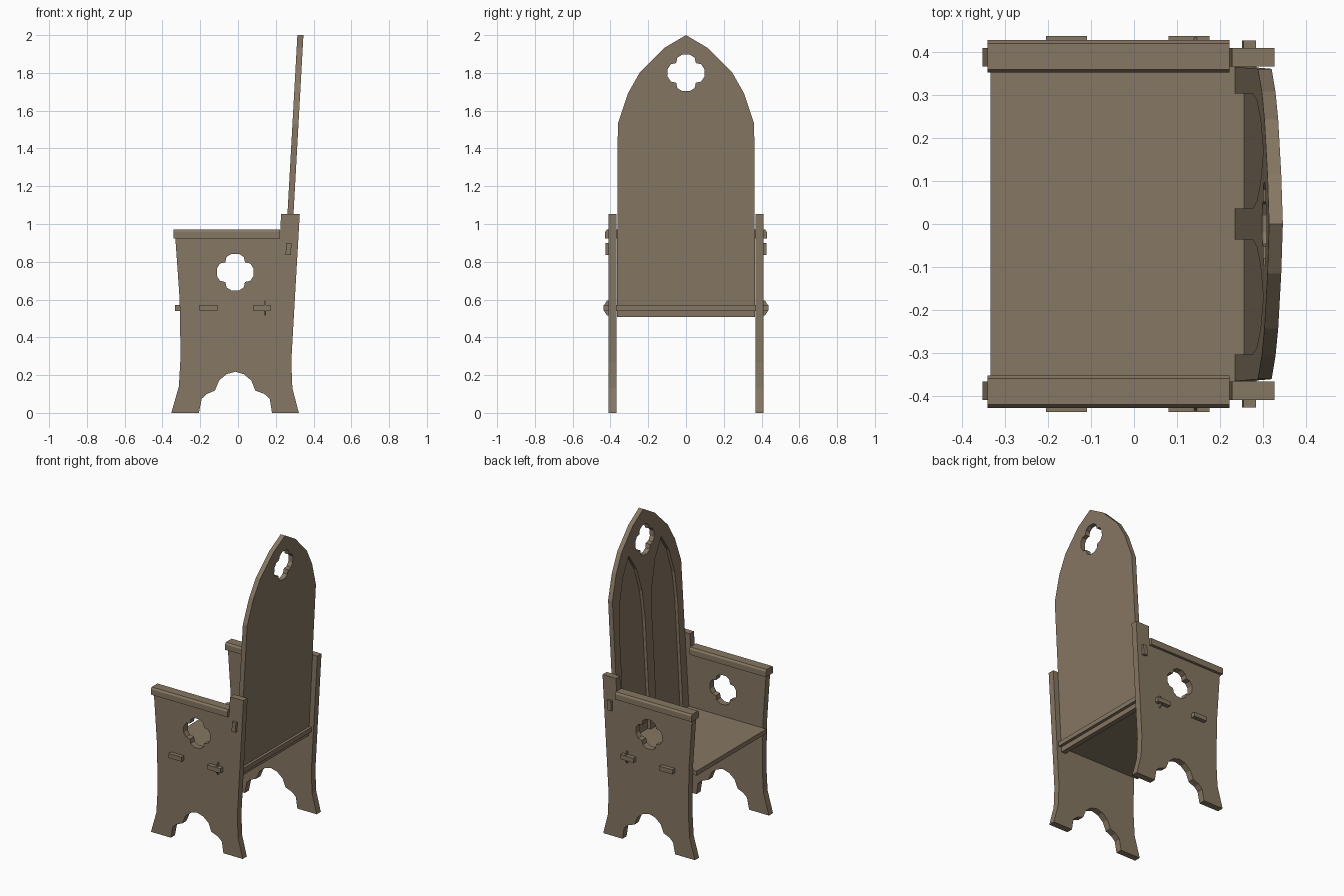
import bpy, bmesh

if "Cube" in bpy.data.objects:
    bpy.data.objects.remove(bpy.data.objects["Cube"])

wood = bpy.data.materials.new("brown oak")
wood.diffuse_color = (0.24, 0.185, 0.125, 1)
wood.use_nodes = True
wood.node_tree.nodes["Principled BSDF"].inputs["Base Color"].default_value = wood.diffuse_color


def prism(name, loops, a, b, axis):
    """Extrude a 2D outline (plus holes) along x or y, from a to b."""
    def place(p, d):
        return (d, p[0], p[1]) if axis == "X" else (p[0], d, p[1])
    bm = bmesh.new()
    edges = []
    for loop in loops:
        vs = [bm.verts.new(place(p, a)) for p in loop]
        edges += [bm.edges.new((vs[i - 1], vs[i])) for i in range(len(vs))]
    bmesh.ops.triangle_fill(bm, use_beauty=True, edges=edges)
    ext = bmesh.ops.extrude_face_region(bm, geom=bm.faces[:])
    for v in ext["geom"]:
        if isinstance(v, bmesh.types.BMVert):
            setattr(v.co, axis.lower(), b)
    bmesh.ops.recalc_face_normals(bm, faces=bm.faces[:])
    me = bpy.data.meshes.new(name)
    bm.to_mesh(me)
    bm.free()
    me.materials.append(wood)
    ob = bpy.data.objects.new(name, me)
    bpy.context.collection.objects.link(ob)
    return ob


def rect(u0, u1, v0, v1):
    return [(u0, v0), (u1, v0), (u1, v1), (u0, v1)]


def quatrefoil(cu, cv):
    quad = [(0.097, 0.02), (0.08, 0.046), (0.052, 0.052), (0.046, 0.08), (0.02, 0.097)]
    pts = []
    for k in range(4):
        pts += [(cu + x, cv + y) for x, y in quad]
        quad = [(-y, x) for x, y in quad]
    return pts


def lean(ob):
    """Shear a part so that it follows the reclined back."""
    for v in ob.data.vertices:
        v.co.x += 0.235 + (v.co.z - 0.57) * 0.0555


# Side panel: flared feet, scalloped cut-out, rear post
side = [(-0.353, 0), (-0.207, 0), (-0.192, 0.075), (-0.165, 0.1), (-0.122, 0.118),
        (-0.1, 0.172), (-0.06, 0.205), (-0.015, 0.218), (0.03, 0.205), (0.07, 0.172),
        (0.092, 0.118), (0.14, 0.1), (0.168, 0.075), (0.18, 0), (0.322, 0),
        (0.288, 0.13), (0.282, 0.27), (0.302, 0.62), (0.327, 1.053), (0.228, 1.053),
        (0.222, 0.93), (-0.332, 0.93), (-0.32, 0.76), (-0.309, 0.6), (-0.304, 0.3),
        (-0.313, 0.14)]
arm = [(0.352, 0.922), (0.428, 0.922), (0.428, 0.958), (0.42, 0.97), (0.36, 0.97), (0.352, 0.958)]
wedge = [(0.405, 0.515), (0.418, 0.515), (0.434, 0.54), (0.434, 0.57), (0.418, 0.595), (0.405, 0.595)]

for s, tag in ((-1, "front"), (1, "rear")):
    prism("side_panel_" + tag, [side, quatrefoil(-0.015, 0.745)], s * 0.367, s * 0.41, "Y")
    prism("armrest_" + tag, [[(s * y, z) for y, z in arm]], -0.341, 0.222, "X")
    # Through tenons of the seat, with a locking wedge
    for i, x in enumerate((-0.205, 0.08)):
        prism(f"seat_tenon_{tag}_{i}", [rect(x, x + 0.096, 0.541, 0.571)], s * 0.405, s * 0.437, "Y")
    prism("wedge_" + tag, [[(s * y, z) for y, z in wedge]], 0.14, 0.147, "X")
    # Leaning tenon of the backrest
    peg = prism("back_tenon_" + tag, [rect(0.002, 0.03, 0.835, 0.9)], s * 0.405, s * 0.427, "Y")
    lean(peg)

# Seat board
prism("seat", [rect(-0.334, 0.285, 0.54, 0.57)], -0.367, 0.367, "Y")

# Backrest: pointed arch with a quatrefoil
half = [(0.366, 0.508), (0.361, 1.53), (0.308, 1.69), (0.243, 1.805), (0.115, 1.932)]
arch = half + [(0, 2.0)] + [(-y, z) for y, z in reversed(half)]
back = prism("backrest", [arch, quatrefoil(0, 1.8)], 0, 0.032, "X")

# Twin lancet recesses carved in the face of the backrest
lancet = [(0.134, 0.555), (0.134, 1.3), (0.118, 1.48), (0.073, 1.64)]
lancet = lancet + [(0, 1.755)] + [(-y, z) for y, z in reversed(lancet)]
for s in (-1, 1):
    cutter = prism("lancet_cutter", [[(s * 0.17 + y, z) for y, z in lancet]], -0.02, 0.021, "X")
    cutter.hide_render = True
    mod = back.modifiers.new("recess", "BOOLEAN")
    mod.operation, mod.solver, mod.object = "DIFFERENCE", "EXACT", cutter
bpy.context.view_layer.update()
carved = bpy.data.meshes.new_from_object(back.evaluated_get(bpy.context.evaluated_depsgraph_get()))
back.modifiers.clear()
back.data = carved
for ob in [o for o in bpy.data.objects if o.name.startswith("lancet_cutter")]:
    bpy.data.objects.remove(ob)
lean(back)
